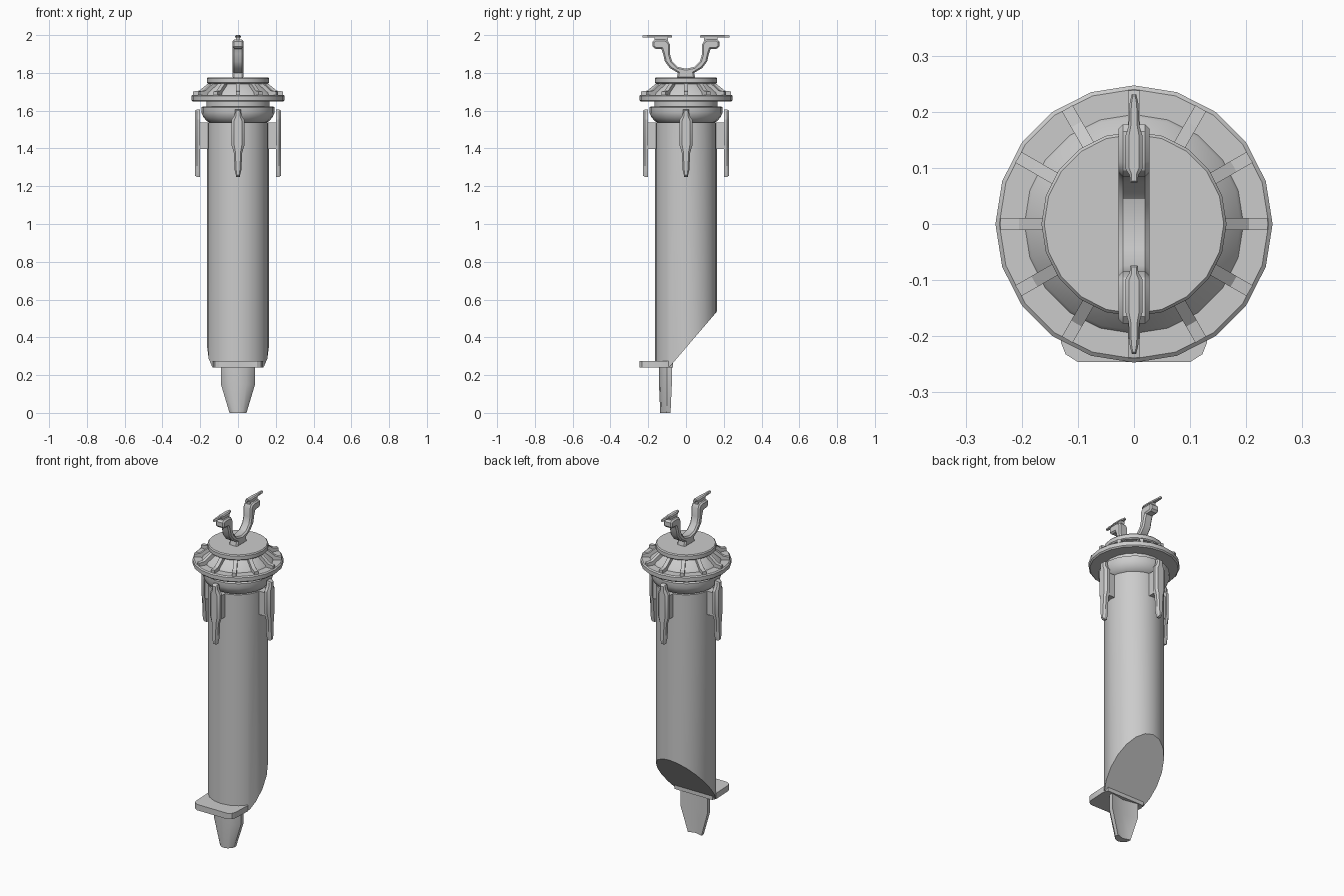
import bpy, bmesh
from math import pi, sin, cos
from mathutils import Matrix, Vector

if "Cube" in bpy.data.objects:
    bpy.data.objects.remove(bpy.data.objects["Cube"])


def finish(name, bm, angle=30):
    bmesh.ops.recalc_face_normals(bm, faces=bm.faces)
    me = bpy.data.meshes.new(name)
    bm.to_mesh(me)
    bm.free()
    ob = bpy.data.objects.new(name, me)
    bpy.context.collection.objects.link(ob)
    bpy.ops.object.select_all(action='DESELECT')
    ob.select_set(True)
    bpy.context.view_layer.objects.active = ob
    bpy.ops.object.shade_smooth_by_angle(angle=angle * pi / 180)
    return ob


def loft(bm, rings):
    """Join equal-length point rings into a closed solid."""
    vs = [[bm.verts.new(p) for p in r] for r in rings]
    n = len(vs[0])
    for a, b in zip(vs, vs[1:]):
        for i in range(n):
            j = (i + 1) % n
            bm.faces.new((a[i], a[j], b[j], b[i]))
    bm.faces.new(vs[0][::-1])
    bm.faces.new(vs[-1])


def lathe(bm, profile, n=20):
    loft(bm, [[(r * cos(2 * pi * i / n), r * sin(2 * pi * i / n), z)
               for i in range(n)] for r, z in profile])


def mirrored(half):
    """Right-hand half outline -> full outline symmetric about 0."""
    return half + [(-a, b) for a, b in reversed(half) if abs(a) > 1e-6]


# Tube with slanted lower end
bm = bmesh.new()
lathe(bm, [(0.163, 0.245), (0.163, 1.537)])
cut = bmesh.ops.bisect_plane(bm, geom=bm.verts[:] + bm.edges[:] + bm.faces[:],
                             plane_co=(0, 0, 0.345), plane_no=Vector((0, 1.17, -1)).normalized(),
                             clear_outer=True)
bmesh.ops.holes_fill(bm, edges=[e for e in bm.edges if e.is_boundary], sides=0)
finish('tube_body', bm)

# Bowl-shaped collar, neck, flange, cone and cap
for name, prof in {
    'collar': [(0.135, 1.53), (0.165, 1.545), (0.183, 1.565), (0.194, 1.59), (0.194, 1.618), (0.185, 1.622)],
    'neck': [(0.168, 1.615), (0.168, 1.655)],
    'flange': [(0.24, 1.648), (0.247, 1.655), (0.247, 1.678), (0.24, 1.684)],
    'cone': [(0.197, 1.68), (0.19, 1.695), (0.125, 1.745)],
    'top_cap': [(0.158, 1.742), (0.165, 1.748), (0.165, 1.77), (0.16, 1.776)],
}.items():
    bm = bmesh.new()
    lathe(bm, prof)
    finish(name, bm)

# Twelve radial ribs
bm = bmesh.new()
rib = [(0.11, 1.68), (0.238, 1.68), (0.238, 1.702), (0.205, 1.706), (0.158, 1.744), (0.11, 1.744)]
for k in range(12):
    rot = Matrix.Rotation(k * pi / 6, 3, 'Z')
    loft(bm, [[rot @ Vector((r, t, z)) for r, z in rib] for t in (-0.011, 0.011)])
finish('flange_ribs', bm)

# Clips: pointed outline with a long tine, bevelled outer face
clip_half = [(0.015, 0.18), (0.018, 0.15), (0.034, 0.125), (0.034, -0.01), (0.022, -0.05),
             (0.018, -0.14), (0.009, -0.178)]
CLIP = mirrored(clip_half)


def clip(name, mat, block):
    bm = bmesh.new()

    def ring(su, sv, w):
        return [mat @ Vector((u * su, v * sv, w)) for u, v in CLIP]
    loft(bm, [ring(1, 1, 0), ring(1, 1, 0.017), ring(0.6, 0.96, 0.028)])
    u, v0, v1, w = block
    loft(bm, [[mat @ Vector(p) for p in ((-u, v0, h), (u, v0, h), (u, v1, h), (-u, v1, h))]
              for h in (w, 0.005)])
    return finish(name, bm)


for k, side in enumerate(('front', 'right', 'back', 'left')):
    place = (Matrix.Rotation(k * pi / 2, 4, 'Z') @ Matrix.Translation((0, -0.2, 1.427))
             @ Matrix.Rotation(pi / 2, 4, 'X'))
    clip('side_clip_' + side, place, (0.026, -0.03, 0.11, -0.05))

for name, a in (('back', pi), ('front', 0)):
    place = (Matrix.Rotation(a, 4, 'Z') @ Matrix.Translation((0, -0.153, 1.988))
             @ Matrix.Scale(0.44, 4))
    clip('claw_pad_' + name, place, (0.026, -0.03, 0.13, -0.04))

# U-shaped claw, chamfered along its edges
outer = [(0.05, 1.77), (0.043, 1.8), (0.085, 1.825), (0.112, 1.86), (0.121, 1.9), (0.13, 1.926),
         (0.165, 1.928), (0.177, 1.94), (0.177, 1.965), (0.165, 1.976), (0.11, 1.976),
         (0.095, 1.968), (0.085, 1.95), (0.085, 1.9), (0.074, 1.862), (0.045, 1.832), (0, 1.822)]
bm = bmesh.new()
pts = mirrored(outer)
loft(bm, [[(x, y, z) for y, z in pts] for x in (-0.028, 0.028)])
bmesh.ops.recalc_face_normals(bm, faces=bm.faces)
rim = [e for e in bm.edges if abs(e.verts[0].co.x - e.verts[1].co.x) < 1e-5]
bmesh.ops.bevel(bm, geom=rim, offset=0.008, segments=1, affect='EDGES')
finish('top_claw', bm)

# Foot plate with clipped corners
foot = mirrored([(0.125, -0.07), (0.135, -0.1), (0.13, -0.212), (0.122, -0.232), (0.1, -0.246)])
bm = bmesh.new()
loft(bm, [[(x, y, z) for x, y in foot] for z in (0.24, 0.275)])
finish('foot_plate', bm)

# Tapered spike: rounded front, hollowed back
sec = mirrored([(0, -0.143), (0.045, -0.135), (0.075, -0.118), (0.09, -0.1), (0.09, -0.075)])
sec.insert(5, (0, -0.092))
bm = bmesh.new()
loft(bm, [[(x * s, -0.11 + (y + 0.11) * t, z) for x, y in sec]
          for z, s, t in ((0.27, 1, 1), (0.15, 1, 1), (0.0, 0.5, 0.8))])
finish('ground_spike', bm)
